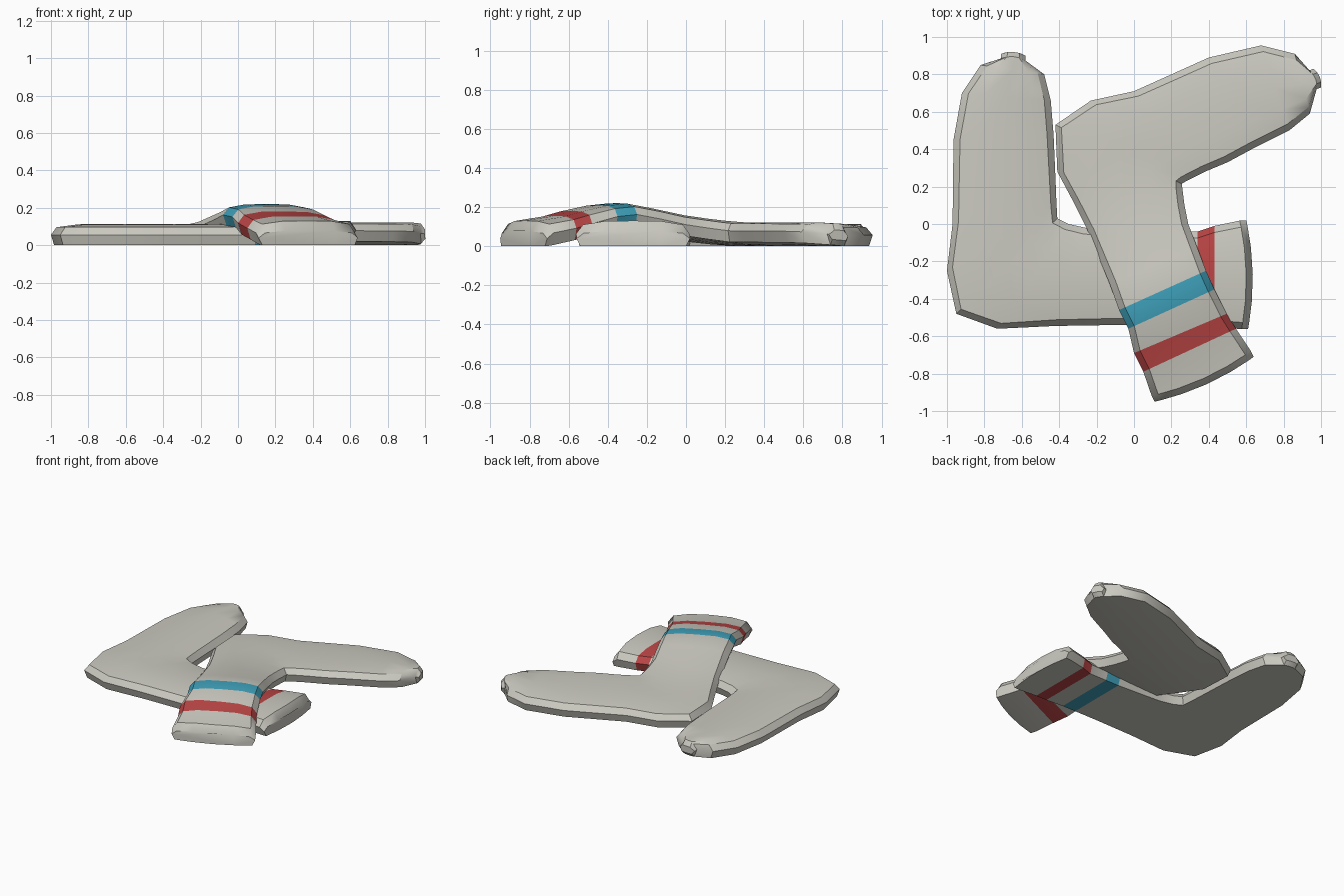
import bpy, bmesh, math
from mathutils import Vector

if "Cube" in bpy.data.objects:
    bpy.data.objects.remove(bpy.data.objects["Cube"])

def material(name, rgb):
    m = bpy.data.materials.new(name)
    m.diffuse_color = (*rgb, 1)
    m.use_nodes = True
    m.node_tree.nodes["Principled BSDF"].inputs["Base Color"].default_value = m.diffuse_color
    return m

MATS = [material("knit_grey", (0.60, 0.59, 0.53)),
        material("stripe_red", (0.50, 0.06, 0.06)),
        material("stripe_blue", (0.05, 0.36, 0.50))]

def interp(table, t):
    if t <= table[0][0]:
        return table[0][1]
    for (a, va), (b, vb) in zip(table, table[1:]):
        if t <= b:
            return va + (vb - va) * (t - a) / (b - a)
    return table[-1][1]

def section(l, r, height, bow=Vector((0, 0))):
    """Flattened tube section between two outline points."""
    w = (r - l).length
    e, b = min(0.035 / w, 0.2), min(0.02 / w, 0.15)
    prof = [(b, 0), (0, .5), (e, .86), (.25, 1), (.5, 1.02), (.75, 1),
            (1 - e, .86), (1, .5), (1 - b, 0), (.75, 0), (.5, 0), (.25, 0)]
    pts = []
    for u, z in prof:
        p = l.lerp(r, u) + bow * (4 * u * (1 - u))
        pts.append(Vector((p.x, p.y, z * height)))
    return pts

def sock(name, rungs, stripes, lift):
    rungs = [(Vector(q[:2]), Vector(q[2:])) for q in rungs]

    def end(i, j, depth, squash, centre, bow):
        # full section just inside the end, then a thinner closing section
        (l, r), (l2, r2) = rungs[i], rungs[j]
        out = ((l + r) - (l2 + r2)).normalized()
        h = 0.128 if i == 0 else 0.11
        inner = section(l - out * depth, r - out * depth, h, out * bow)
        tip = section(l, r, h, out * bow)
        for p in tip:
            p.z = centre + (p.z - centre) * squash
        return tip, inner

    tip, inner = end(0, 1, 0.035, 0.6, 0, 0.03)
    rings = [tip, inner]
    for k, (l, r) in enumerate(rungs[1:-1]):
        rings.append(section(l, r, 0.122 if k < 2 else 0.112))
    tip, inner = end(-1, -2, 0.025, 0.45, 0.05, 0.015)
    rings += [inner, tip]

    bm = bmesh.new()
    vr = [[bm.verts.new((p.x, p.y, p.z + lift(p))) for p in ring] for ring in rings]
    n = len(vr[0])
    for k, (a, b) in enumerate(zip(vr, vr[1:])):
        for i in range(n):
            f = bm.faces.new((a[i], a[(i + 1) % n], b[(i + 1) % n], b[i]))
            f.material_index = stripes.get(k, 0)
    # closed cuff and toe
    bm.faces.new(vr[0])
    bm.faces.new(vr[-1][::-1])
    bmesh.ops.recalc_face_normals(bm, faces=bm.faces)
    me = bpy.data.meshes.new(name)
    bm.to_mesh(me)
    bm.free()
    for m in MATS:
        me.materials.append(m)
    ob = bpy.data.objects.new(name, me)
    bpy.context.collection.objects.link(ob)
    bpy.ops.object.select_all(action='DESELECT')
    ob.select_set(True)
    bpy.context.view_layer.objects.active = ob
    bpy.ops.object.shade_smooth_by_angle(angle=math.radians(35))

# segments counted from the cuff: 2 = red band, 4 = blue band
BANDS = {2: 1, 4: 2}

# sock lying flat on the ground (heel side x, y, instep side x, y)
sock("lower_sock", [
    (.61, -.56, .60, .02), (.43, -.55, .43, -.01), (.34, -.55, .34, -.04),
    (.20, -.54, .20, -.04), (.09, -.54, .09, -.04), (-.10, -.54, -.10, -.03),
    (-.42, -.545, -.26, -.02), (-.73, -.56, -.35, .0), (-.95, -.48, -.41, .03),
    (-1, -.25, -.415, .12), (-.97, 0, -.42, .25), (-.965, .45, -.43, .48),
    (-.92, .70, -.445, .66), (-.82, .85, -.48, .80), (-.71, .91, -.58, .90)],
    BANDS, lambda p: 0)

# sock whose leg is draped over the first one
LEG = Vector((0.412, -0.911))
DRAPE = [(-.35, 0), (-.1, .022), (.1, .05), (.3, .092), (.41, .11),
         (.5, .095), (.65, .052), (.78, .02), (.9, 0)]
sock("upper_sock", [
    (.11, -.95, .64, -.71), (.05, -.79, .545, -.56), (.0, -.69, .495, -.48),
    (-.03, -.56, .43, -.35), (-.08, -.46, .385, -.25), (-.13, -.32, .34, -.13),
    (-.25, -.03, .29, .0), (-.33, .13, .27, .10), (-.41, .28, .26, .18),
    (-.42, .53, .255, .215), (-.23, .66, .28, .23), (0, .71, .38, .28),
    (.20, .80, .50, .33), (.40, .89, .63, .40), (.68, .955, .83, .50),
    (.86, .91, .94, .59), (.96, .83, 1.0, .73)],
    BANDS, lambda p: interp(DRAPE, p.xy.dot(LEG)))
